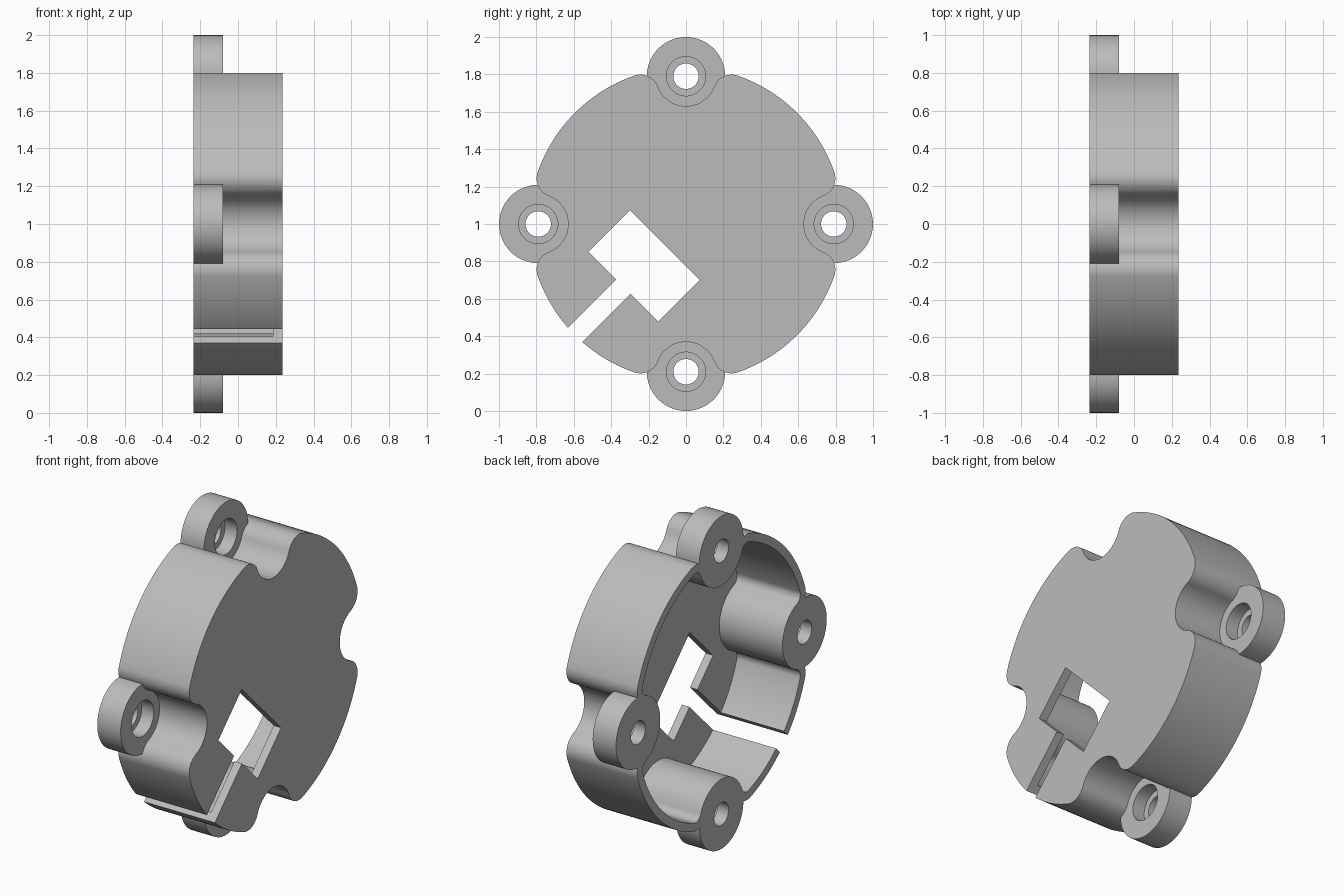
import bpy, bmesh, math
from math import sin, cos, pi, atan2, sqrt

if "Cube" in bpy.data.objects:
    bpy.data.objects.remove(bpy.data.objects["Cube"])

BACK, FRONT = -0.235, 0.235      # x extent of the housing
R, LUG_D = 0.84, 0.79            # housing radius, screw circle radius
POCKET, FILLET, WALL = 0.16, 0.10, 0.05

grey = bpy.data.materials.new("plain_grey")
grey.diffuse_color = (0.5, 0.5, 0.5, 1)
grey.use_nodes = True
grey.node_tree.nodes["Principled BSDF"].inputs["Base Color"].default_value = grey.diffuse_color


def prism(name, pts, x0, x1):
    """Extrude a (y, z) outline along x; outline is centred on the axis at z = 1."""
    bm = bmesh.new()
    face = bm.faces.new([bm.verts.new((x0, y, z + 1)) for y, z in pts])
    ext = bmesh.ops.extrude_face_region(bm, geom=[face])
    verts = [g for g in ext["geom"] if isinstance(g, bmesh.types.BMVert)]
    bmesh.ops.translate(bm, verts=verts, vec=(x1 - x0, 0, 0))
    bmesh.ops.recalc_face_normals(bm, faces=bm.faces)
    me = bpy.data.meshes.new(name)
    bm.to_mesh(me)
    bm.free()
    me.materials.append(grey)
    ob = bpy.data.objects.new(name, me)
    bpy.context.collection.objects.link(ob)
    return ob


def combine(target, tool, op):
    mod = target.modifiers.new(op, 'BOOLEAN')
    mod.operation, mod.solver, mod.object = op, 'EXACT', tool
    bpy.context.view_layer.objects.active = target
    bpy.ops.object.modifier_apply(modifier=mod.name)
    bpy.data.objects.remove(tool)


def arc(cx, cy, r, a0, a1, n):
    return [(cx + r * cos(a0 + (a1 - a0) * i / n),
             cy + r * sin(a0 + (a1 - a0) * i / n)) for i in range(n + 1)]


def circle(cx, cy, r, n=64):
    return arc(cx, cy, r, 0, 2 * pi, n)[:-1]


def outline(t):
    """Round outline with four filleted screw pockets, inset by t."""
    cd = ((R - FILLET) ** 2 + LUG_D ** 2 - (POCKET + FILLET) ** 2) / (2 * LUG_D)
    cs = sqrt((R - FILLET) ** 2 - cd ** 2)
    a, b = atan2(cs, cd), atan2(cs, LUG_D - cd)
    quarter = (arc(cd, -cs, FILLET - t, -a, b, 12)
               + arc(LUG_D, 0, POCKET + t, b - pi, -pi - b, 24)[1:]
               + arc(cd, cs, FILLET - t, -b, a, 12)[1:]
               + arc(0, 0, R - t, a, pi / 2 - a, 24)[1:-1])
    pts = []
    for c, s in ((1, 0), (0, 1), (-1, 0), (0, -1)):
        pts += [(c * x - s * y, s * x + c * y) for x, y in quarter]
    return pts


def diagonal_box(u0, u1, v):
    """Rectangle running out along the lower front diagonal."""
    k = sqrt(0.5)
    return [((-u + w) * k, (-u - w) * k)
            for u, w in ((u0, -v), (u0, v), (u1, v), (u1, -v))]


# Cup-shaped housing with a closed plate at +x
housing = prism("housing", outline(0), BACK, FRONT)
combine(housing, prism("cavity", outline(WALL), BACK - 0.1, FRONT - WALL), 'DIFFERENCE')

# Screw lugs
centres = [(LUG_D, 0), (0, LUG_D), (-LUG_D, 0), (0, -LUG_D)]
for y, z in centres:
    combine(housing, prism("lug", circle(y, z, 0.2095), BACK, -0.08), 'UNION')

# Stepped screw holes
for y, z in centres:
    combine(housing, prism("hole", circle(y, z, 0.068, 48), BACK - 0.1, 0), 'DIFFERENCE')
    combine(housing, prism("counterbore", circle(y, z, 0.105, 48), -0.16, 0), 'DIFFERENCE')

# Window in the plate and slot running out through the wall
combine(housing, prism("window", diagonal_box(0.16, 0.474, 0.264), 0.1, 0.4), 'DIFFERENCE')
combine(housing, prism("slot", diagonal_box(0.45, 1.0, 0.053), -0.4, 0.4), 'DIFFERENCE')

bpy.ops.object.select_all(action='DESELECT')
housing.select_set(True)
bpy.context.view_layer.objects.active = housing
bpy.ops.object.shade_smooth_by_angle(angle=math.radians(30))
